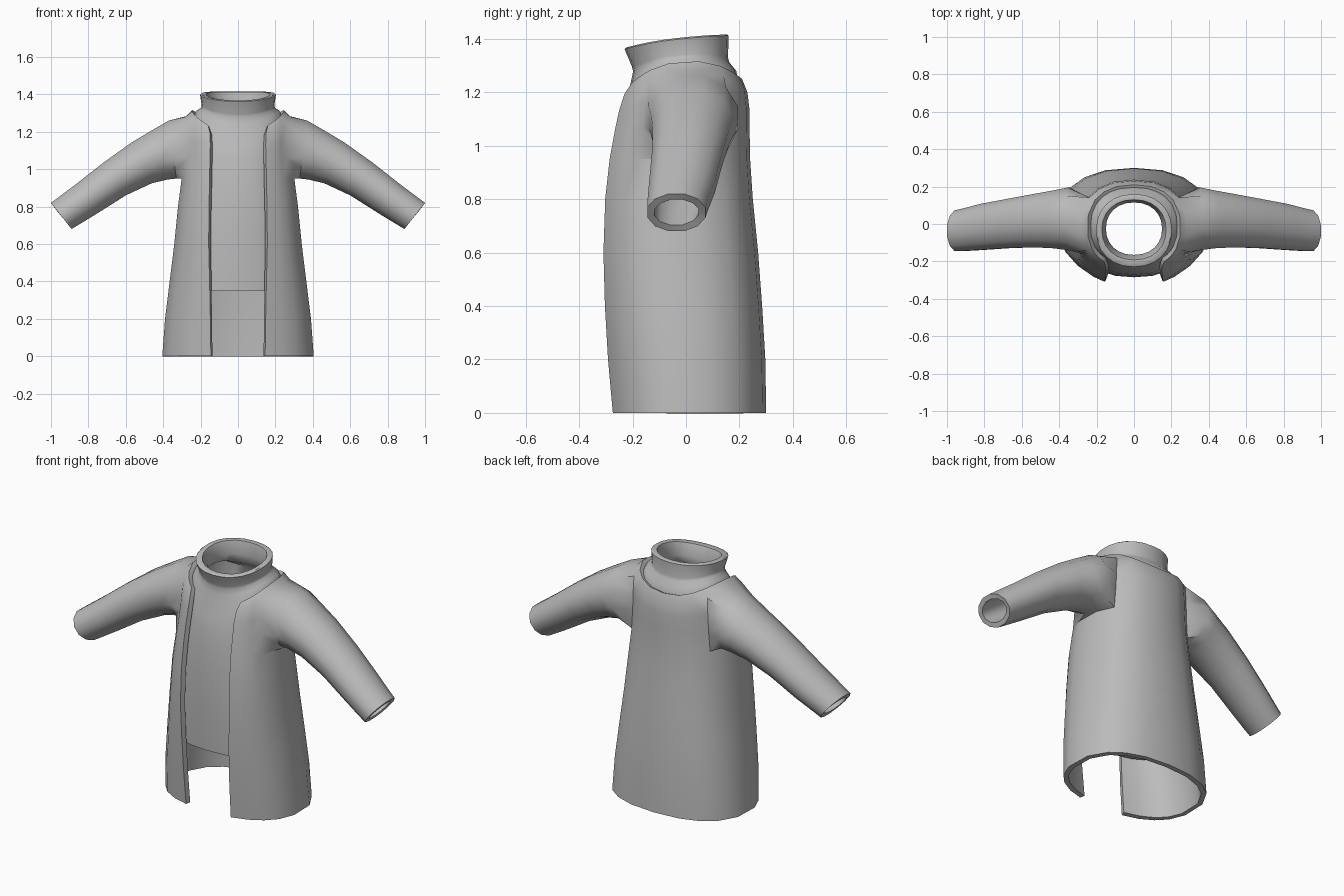
import bpy, bmesh, math
from mathutils import Vector

if "Cube" in bpy.data.objects:
    bpy.data.objects.remove(bpy.data.objects["Cube"])

grey = bpy.data.materials.new("cloth grey")
grey.diffuse_color = (0.5, 0.5, 0.5, 1)
grey.use_nodes = True
grey.node_tree.nodes["Principled BSDF"].inputs["Base Color"].default_value = grey.diffuse_color
P = 0.85  # roundness of the cross-sections (1 = ellipse, lower = boxier)


def spow(v, p):
    return math.copysign(abs(v) ** p, v)


def ring_point(row, t, p=P):
    """Point on a tilted oval; t = 0 is the front, pi the back."""
    zf, zs, zb, hw, yf, yb = row
    c, s = math.cos(t), math.sin(t)
    y = (yf + yb) / 2 - (yb - yf) / 2 * spow(c, p)
    z = zs + c * (zf - zb) / 2 + c * c * ((zf + zb) / 2 - zs)
    return Vector((hw * spow(s, p), y, z))


def strip(bm, a, b, closed=True):
    n = len(a)
    for i in range(n if closed else n - 1):
        j = (i + 1) % n
        bm.faces.new((a[i], a[j], b[j], b[i]))


def finish(bm, name, mods=()):
    me = bpy.data.meshes.new(name)
    bm.to_mesh(me)
    bm.free()
    ob = bpy.data.objects.new(name, me)
    bpy.context.collection.objects.link(ob)
    me.materials.append(grey)
    bpy.ops.object.select_all(action='DESELECT')
    bpy.context.view_layer.objects.active = ob
    ob.select_set(True)
    for kind, props in mods:
        m = ob.modifiers.new(kind.title(), kind)
        for k, v in props.items():
            setattr(m, k, v)
        bpy.ops.object.modifier_apply(modifier=m.name)
    bpy.ops.object.shade_smooth_by_angle(angle=math.radians(45))
    return ob


# ---- coat: half body, armhole, sleeve; then mirrored and thickened ----
# rows: z front, z side, z back, half width, y front, y back
coat_rows = [
    (0, 0, 0, .41, -.285, .30),
    (.2, .2, .2, .395, -.305, .297),
    (.4, .4, .4, .37, -.32, .285),
    (.6, .6, .6, .345, -.33, .27),
    (.8, .8, .8, .325, -.325, .25),
    (.95, .95, .95, .305, -.31, .24),
    (1.06, 1.06, 1.06, .295, -.29, .238),
    (1.12, 1.17, 1.14, .29, -.275, .237),
    (1.17, 1.285, 1.2, .285, -.255, .23),
    (1.2, 1.315, 1.25, .25, -.24, .21),
]
openings = [.145, .148, .152, .157, .155, .152, .15, .148, .15, .16]
ARM_ROW, ARM_COL = 5, 3  # lower front corner of the 3 x 3 armhole

bm = bmesh.new()
grid = []
for row, x in zip(coat_rows, openings):
    t0 = math.asin((x / row[3]) ** (1 / P))
    ts = [t0 + (1.08 - t0) * f for f in (0, .33, .66)]
    ts += [1.08, 1.4, 1.8, 2.2, 2.5, 2.82, math.pi]
    grid.append([bm.verts.new(ring_point(row, t)) for t in ts])
    grid[-1][-1].co.x = 0

for r in range(len(grid) - 1):
    for c in range(len(grid[0]) - 1):
        if ARM_ROW <= r < ARM_ROW + 3 and ARM_COL <= c < ARM_COL + 3:
            continue
        bm.faces.new((grid[r][c], grid[r][c + 1], grid[r + 1][c + 1], grid[r + 1][c]))

# armhole loop: along the bottom, up the back, along the top, down the front
r0, c0 = ARM_ROW, ARM_COL
loop = [grid[r0][c0 + i] for i in range(3)]
loop += [grid[r0 + i][c0 + 3] for i in range(3)]
loop += [grid[r0 + 3][c0 + 3 - i] for i in range(3)]
loop += [grid[r0 + 3 - i][c0] for i in range(3)]

# sleeve rings: top x, top z, bottom x, bottom z, y front, y back
sleeve = [
    (.37, 1.26, .33, .95, -.14, .195),
    (.46, 1.208, .375, .945, -.13, .18),
    (.57, 1.142, .46, .925, -.125, .162),
    (.72, 1.035, .60, .86, -.128, .135),
    (.86, .925, .75, .765, -.138, .108),
    (.96, .85, .85, .704, -.144, .082),
    (1.0, .82, .89, .68, -.145, .073),
]
for tx, tz, bx, bz, yf, yb in sleeve:
    mid = Vector(((tx + bx) / 2, (yf + yb) / 2, (tz + bz) / 2))
    up = Vector(((tx - bx) / 2, 0, (tz - bz) / 2)) * 1.035
    side = Vector((0, (yb - yf) / 2 * 1.035, 0))
    ring = []
    for k in range(12):
        a = math.radians(225 + 30 * k)
        ring.append(bm.verts.new(mid + up * math.sin(a) + side * math.cos(a)))
    strip(bm, loop, ring)
    loop = ring

bmesh.ops.recalc_face_normals(bm, faces=bm.faces)
bm.faces.ensure_lookup_table()
back = min(bm.faces, key=lambda f: (f.calc_center_median() - Vector((0, .3, .1))).length)
if back.normal.y < 0:
    bmesh.ops.reverse_faces(bm, faces=bm.faces)
finish(bm, "coat", [
    ('MIRROR', dict(use_clip=True)),
    ('SOLIDIFY', dict(thickness=.028, offset=-1)),
])

# ---- undershirt with stand-up collar: outer skin, collar rim, inner skin ----
outer = [
    (.35, .35, .35, .34, -.275, .255),
    (.6, .6, .6, .31, -.285, .238),
    (.8, .8, .8, .29, -.28, .218),
    (.95, .95, .95, .27, -.27, .208),
    (1.06, 1.06, 1.06, .26, -.255, .205),
    (1.12, 1.17, 1.14, .255, -.24, .205),
    (1.2, 1.285, 1.235, .238, -.215, .198),
]
collar = [
    (1.245, 1.315, 1.28, .22, -.205, .188),
    (1.278, 1.328, 1.312, .198, -.198, .162),
    (1.295, 1.34, 1.33, .194, -.202, .157),
    (1.362, 1.398, 1.412, .203, -.230, .160),
    (1.368, 1.403, 1.416, .197, -.223, .154),
    (1.366, 1.401, 1.413, .172, -.192, .130),
    (1.30, 1.335, 1.34, .150, -.165, .115),
    (1.25, 1.295, 1.28, .165, -.17, .13),
]
inner = [(a, b, c, hw - .02, yf + .02, yb - .02) for a, b, c, hw, yf, yb in reversed(outer)]
bm = bmesh.new()
N = 24
rings = []
for row in outer + collar + inner:
    p = .92 if row in collar else P
    rings.append([bm.verts.new(ring_point(row, 2 * math.pi * i / N, p)) for i in range(N)])
for a, b in zip(rings, rings[1:] + rings[:1]):
    strip(bm, a, b)
bmesh.ops.recalc_face_normals(bm, faces=bm.faces)
finish(bm, "undershirt")
